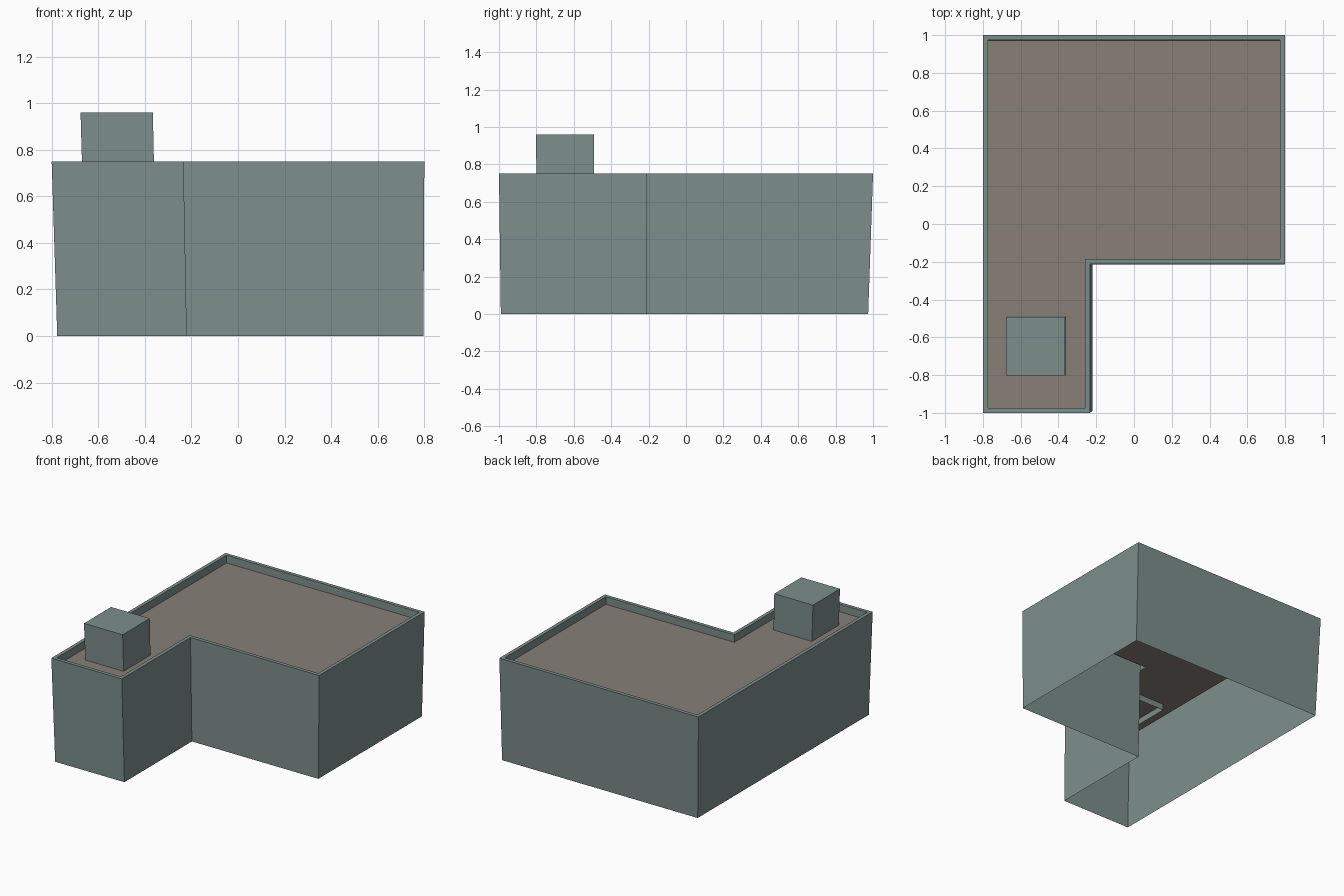
import bpy, bmesh
from mathutils import Vector

if "Cube" in bpy.data.objects:
    bpy.data.objects.remove(bpy.data.objects["Cube"])

TOP, ROOF = 0.75, 0.695


def material(name, rgb):
    m = bpy.data.materials.new(name)
    m.diffuse_color = (*rgb, 1)
    m.use_nodes = True
    m.node_tree.nodes["Principled BSDF"].inputs["Base Color"].default_value = m.diffuse_color
    return m


teal = material("grey teal", (0.205, 0.275, 0.26))
brown = material("warm grey", (0.245, 0.215, 0.185))


def lean(x, y, z):
    """The whole building narrows slightly towards the ground."""
    t = (TOP - z) / TOP
    return Vector((x * (1 - 0.0175 * t) + 0.01 * t,
                   y * (1 - 0.018 * t) - 0.008 * t, z))


def build(name, mat, rings, cap=False):
    """Join successive outlines (points, height) with faces; optionally cap the last."""
    bm = bmesh.new()
    loops = [[bm.verts.new(lean(x, y, z)) for x, y in pts] for pts, z in rings]
    for a, b in zip(loops, loops[1:]):
        for i in range(len(a)):
            j = (i + 1) % len(a)
            bm.faces.new((a[i], a[j], b[j], b[i]))
    if cap:
        bm.faces.new(loops[-1])
    mesh = bpy.data.meshes.new(name)
    bm.to_mesh(mesh)
    bm.free()
    mesh.materials.append(mat)
    bpy.context.collection.objects.link(bpy.data.objects.new(name, mesh))


def l_shape(d):
    """L-shaped outline, inset by d."""
    return [(-0.8 + d, -1 + d), (-0.234 - d, -1 + d), (-0.234 - d, -0.211 + d),
            (0.8 - d, -0.211 + d), (0.8 - d, 1 - d), (-0.8 + d, 1 - d)]


outer, inner = l_shape(0), l_shape(0.026)

# Outer walls, parapet rim and its inner side (open underneath)
build("walls", teal, [(outer, 0), (outer, TOP), (inner, TOP), (inner, ROOF)])

# Flat roof inside the parapet
build("roof", brown, [(inner, ROOF)], cap=True)

# Roof box, open below and reaching slightly through the roof
box = [(-0.67, -0.8), (-0.361, -0.8), (-0.361, -0.491), (-0.67, -0.491)]
build("roof_box", teal, [(box, 0.65), (box, 0.96)], cap=True)
